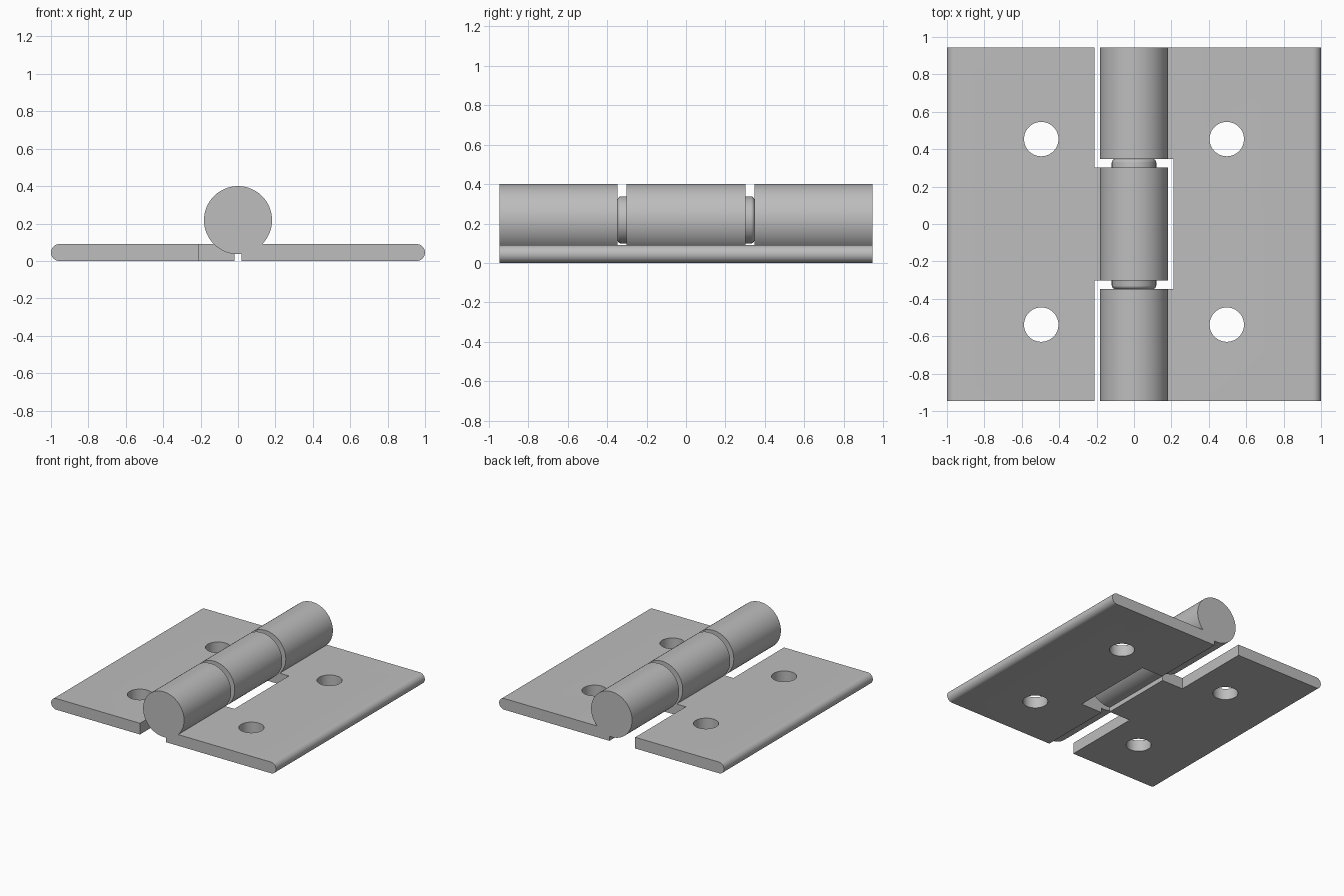
import bpy, bmesh, math

cube = bpy.data.objects.get("Cube")
if cube:
    bpy.data.objects.remove(cube, do_unlink=True)

HALF_LEN = 0.945      # half length along the hinge axis
THICK = 0.09          # leaf thickness
AXIS_Z, BARREL_R = 0.218, 0.182
MID, GAP = 0.302, 0.347   # ends of the middle knuckle, start of the outer ones

steel = bpy.data.materials.new("steel_grey")
steel.use_nodes = True
grey = (0.51, 0.51, 0.51, 1)
steel.diffuse_color = grey
steel.node_tree.nodes["Principled BSDF"].inputs["Base Color"].default_value = grey


def prism(name, outline, y0, y1):
    """Extrude an x-z outline along y."""
    bm = bmesh.new()
    face = bm.faces.new([bm.verts.new((x, y0, z)) for x, z in outline])
    ext = bmesh.ops.extrude_face_region(bm, geom=[face])["geom"]
    moved = [v for v in ext if isinstance(v, bmesh.types.BMVert)]
    bmesh.ops.translate(bm, verts=moved, vec=(0, y1 - y0, 0))
    bmesh.ops.recalc_face_normals(bm, faces=bm.faces)
    mesh = bpy.data.meshes.new(name)
    bm.to_mesh(mesh)
    bm.free()
    mesh.materials.append(steel)
    obj = bpy.data.objects.new(name, mesh)
    bpy.context.collection.objects.link(obj)
    return obj


def circle(radius, n=64):
    return [(radius * math.cos(math.tau * i / n), AXIS_Z + radius * math.sin(math.tau * i / n))
            for i in range(n)]


def box(name, x0, x1, y0, y1):
    return prism(name, [(x0, -0.1), (x1, -0.1), (x1, 0.2), (x0, 0.2)], y0, y1)


def combine(obj, tool, operation):
    mod = obj.modifiers.new("combine", "BOOLEAN")
    mod.operation, mod.solver, mod.object = operation, "EXACT", tool
    bpy.context.view_layer.objects.active = obj
    bpy.ops.object.modifier_apply(modifier=mod.name)
    bpy.data.objects.remove(tool, do_unlink=True)


def smooth(obj):
    bpy.ops.object.select_all(action="DESELECT")
    obj.select_set(True)
    bpy.context.view_layer.objects.active = obj
    bpy.ops.object.shade_smooth_by_angle(angle=math.radians(30))


def leaf(name, side, notches, knuckles):
    # Flat plate with a fully rounded outer edge
    r = THICK / 2
    arc = [math.pi * (i / 16 - 0.5) for i in range(17)]
    outline = [(side * 0.02, THICK), (side * 0.02, 0)]
    outline += [(side * (1 - r + r * math.cos(a)), r + r * math.sin(a)) for a in arc]
    plate = prism(name, outline, -HALF_LEN, HALF_LEN)
    # Clearance for the knuckles of the opposite leaf
    for y0, y1 in notches:
        combine(plate, box("notch_cutter", -0.21, 0.21, y0, y1), "DIFFERENCE")
    # Screw holes
    for y in (0.454, -0.538):
        bpy.ops.mesh.primitive_cylinder_add(vertices=48, radius=0.092, depth=1,
                                            location=(side * 0.496, y, 0))
        combine(plate, bpy.context.object, "DIFFERENCE")
    # Barrel knuckles
    for y0, y1 in knuckles:
        combine(plate, prism("knuckle", circle(BARREL_R), y0, y1), "UNION")
    smooth(plate)


ends = [(-HALF_LEN, -GAP), (GAP, HALF_LEN)]
clear_ends = [(-1.1, -MID), (MID, 1.1)]
leaf("left_leaf", 1, [(-GAP, GAP)], ends)
leaf("right_leaf", -1, clear_ends, [(-MID, MID)])

# Hinge pin with softened ends, seen in the gaps between knuckles
pin = prism("hinge_pin", circle(0.119), -GAP, GAP)
bevel = pin.modifiers.new("rounded_ends", "BEVEL")
bevel.width, bevel.segments = 0.018, 4
bevel.limit_method, bevel.angle_limit = "ANGLE", math.radians(40)
bpy.context.view_layer.objects.active = pin
bpy.ops.object.modifier_apply(modifier=bevel.name)
smooth(pin)
